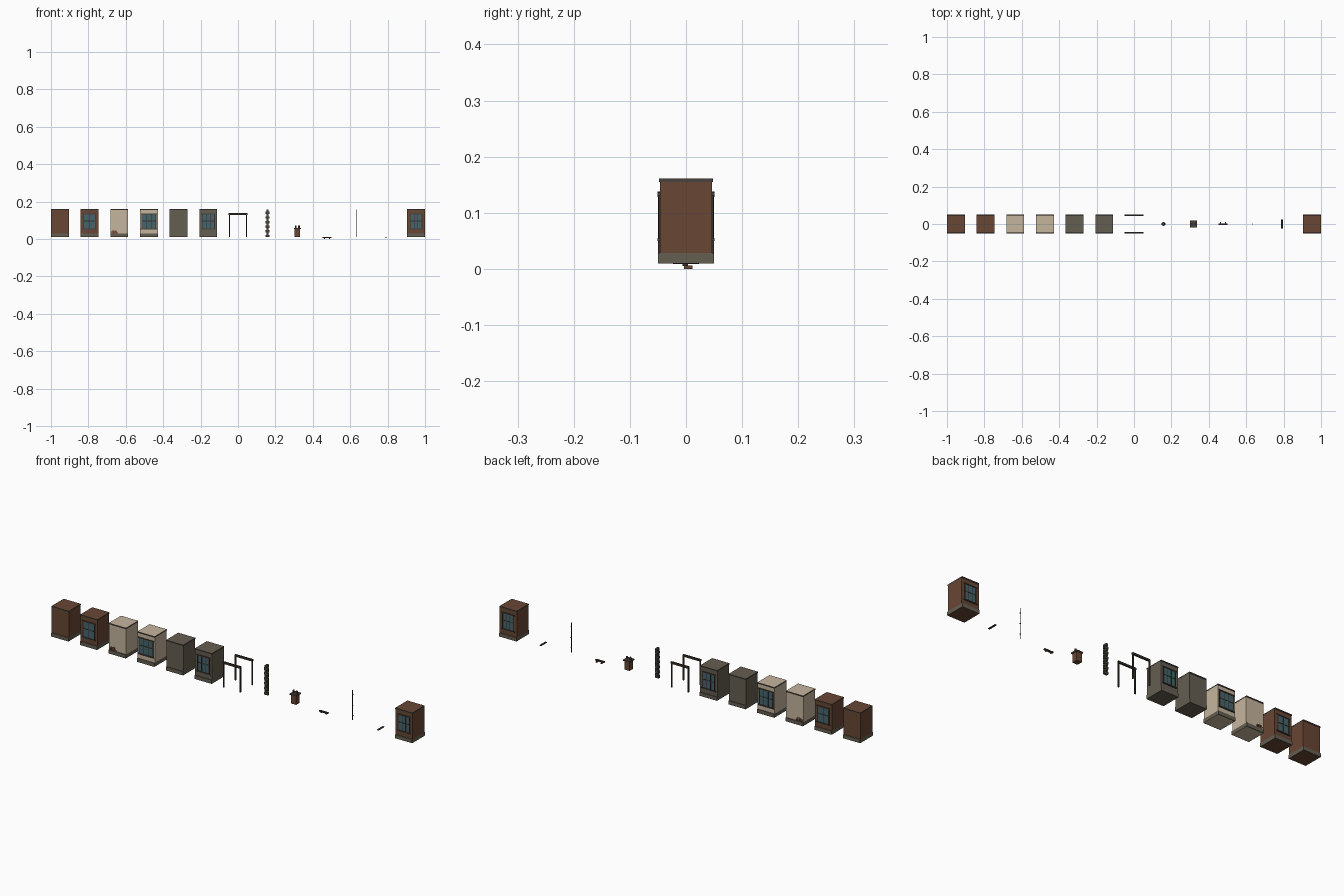
import bpy, bmesh, math
from mathutils import Matrix

if "Cube" in bpy.data.objects:
    bpy.data.objects.remove(bpy.data.objects["Cube"])

STEP = 10 / 63          # spacing of the kit pieces
HW = 0.0476             # half width of a wall module
Z0, Z1 = 0.0095, 0.161  # bottom and top of a module


def mat(name, r, g, b):
    m = bpy.data.materials.new(name)
    m.diffuse_color = (r, g, b, 1)
    m.use_nodes = True
    m.node_tree.nodes["Principled BSDF"].inputs["Base Color"].default_value = m.diffuse_color
    return m


BRICK = mat("brown_brick", 0.14, 0.062, 0.034)
CREAM = mat("cream_plaster", 0.56, 0.46, 0.34)
STONE = mat("grey_stone", 0.13, 0.112, 0.085)
TRIM = mat("dark_stone", 0.065, 0.055, 0.045)
WOOD = mat("dark_timber", 0.04, 0.03, 0.022)
GLASS = mat("teal_glass", 0.06, 0.13, 0.15)
IRON = mat("black_iron", 0.018, 0.018, 0.019)
CLAY = mat("clay", 0.15, 0.06, 0.035)


def build(name, material, boxes, tubes=()):
    """One object from boxes (x0,x1,y0,y1,z0,z1) and tubes (x,y,z0,z1,r)."""
    bm = bmesh.new()
    for x0, x1, y0, y1, z0, z1 in boxes:
        m = Matrix.Translation(((x0 + x1) / 2, (y0 + y1) / 2, (z0 + z1) / 2)) \
            @ Matrix.Diagonal((x1 - x0, y1 - y0, z1 - z0, 1))
        bmesh.ops.create_cube(bm, size=1, matrix=m)
    for x, y, z0, z1, r in tubes:
        bmesh.ops.create_cone(bm, cap_ends=True, segments=8, radius1=r, radius2=r, depth=z1 - z0,
                              matrix=Matrix.Translation((x, y, (z0 + z1) / 2)))
    me = bpy.data.meshes.new(name)
    bm.to_mesh(me)
    bm.free()
    me.materials.append(material)
    ob = bpy.data.objects.new(name, me)
    bpy.context.collection.objects.link(ob)
    return ob


def centre(i):
    return (i - 6) * STEP


def both(x0, x1, d0, d1, z0, z1):
    """Box on the front and its mirror on the back."""
    return [(x0, x1, -d1, -d0, z0, z1), (x0, x1, d0, d1, z0, z1)]


def wall(i, name, material):
    c = centre(i)
    build(name + "_wall", material, [(c - HW, c + HW, -0.0463, 0.0463, Z0, Z1)])
    w = HW + 0.0001
    build(name + "_plinth", STONE, [(c - w, c + w, -0.05, 0.05, Z0 + 0.0002, 0.028)])
    build(name + "_cornice", TRIM, [(c - w, c + w, -0.0485, 0.0485, 0.155, Z1 - 0.0002)])


def window(i, name, hw, bars):
    c, z0, z1 = centre(i), 0.055, 0.131
    build(name + "_glass", GLASS, both(c - hw, c + hw, 0.046, 0.0469, z0, z1))
    t = 0.004
    frame = both(c - hw - t, c - hw, 0.046, 0.0492, z0, z1) \
        + both(c + hw, c + hw + t, 0.046, 0.0492, z0, z1)
    for k in range(1, bars + 1):
        x = c - hw + 2 * hw * k / (bars + 1)
        frame += both(x - 0.0012, x + 0.0012, 0.046, 0.0482, z0, z1)
    zm = (z0 + z1) / 2 + 0.003
    frame += both(c - hw, c + hw, 0.046, 0.048, zm - 0.0015, zm + 0.0015)
    build(name + "_frame", WOOD, frame)
    # sill and lintel stand proud of the wall
    build(name + "_sill_lintel", TRIM,
          both(c - hw - 0.008, c + hw + 0.008, 0.046, 0.0512, z0 - 0.005, z0)
          + both(c - hw - 0.007, c + hw + 0.007, 0.046, 0.0505, z1, z1 + 0.005))


# Wall modules: plain and windowed
for i, name, m in ((0, "brick_plain", BRICK), (1, "brick_window", BRICK),
                   (2, "plaster_plain", CREAM), (3, "plaster_window", CREAM),
                   (4, "stone_plain", STONE), (5, "stone_window", STONE),
                   (12, "brick_tall_window", BRICK)):
    wall(i, name, m)
window(1, "brick_window", 0.029, 1)
window(3, "plaster_window", 0.036, 2)
window(5, "stone_window", 0.031, 2)
window(12, "brick_tall_window", 0.029, 2)

# Exposed bricks on the plain plaster wall
c = centre(2)
patch = []
for row, (x, n) in enumerate(((-0.042, 3), (-0.046, 3), (-0.038, 2))):
    for k in range(n):
        a = c + x + k * 0.012
        z = 0.0285 + row * 0.006
        patch += both(a, a + 0.011, 0.046, 0.0475, z, z + 0.005)
build("exposed_bricks", CLAY, patch)

# Timber frames, front and back
c = centre(6)
build("timber_frames", WOOD,
      both(c - 0.0495, c + 0.0495, 0.0435, 0.051, 0.128, 0.138)
      + both(c - 0.049, c - 0.043, 0.044, 0.050, Z0, 0.128)
      + both(c + 0.043, c + 0.049, 0.044, 0.050, Z0, 0.128))

# Corner stones, alternately turned
c = centre(7)
h = (0.158 - Z0) / 12
corner = []
for k in range(12):
    a, b = (0.0105, 0.0055) if k % 2 == 0 else (0.0055, 0.0105)
    corner.append((c - a, c + a, -b, b, Z0 + k * h, Z0 + (k + 1) * h))
build("corner_stones", TRIM, corner)

# Chimney with cap and pots
c = centre(8)
build("chimney_stack", BRICK, [(c - 0.0145, c + 0.0145, -0.0145, 0.0145, Z0, 0.055)])
build("chimney_cap", TRIM, [(c - 0.0185, c + 0.0185, -0.0185, 0.0185, 0.053, 0.059)])
build("chimney_pots", CLAY, [], [(c + s, 0, 0.059, 0.072, 0.0048) for s in (-0.009, 0.009)])

# Shelf with two brackets
c = centre(9)
build("shelf", WOOD, [(c - 0.024, c + 0.024, -0.006, 0.004, 0.005, 0.0105)])
build("shelf_brackets", CLAY, [(c + s - 0.003, c + s + 0.003, -0.004, 0.0115, 0, 0.006)
                               for s in (-0.013, 0.013)])

# Drainpipe with clips
c = centre(10)
build("drainpipe", IRON, [(c - 0.0026, c + 0.0026, -0.0026, 0.0026, z, z + 0.003)
                          for z in (0.03, 0.082, 0.135)], [(c, 0, Z0, 0.158, 0.0019)])

# Thin flat bar
c = centre(11) - 0.003
build("flat_bar", IRON, [(c - 0.005, c + 0.005, -0.0235, 0.0235, 0.0085, 0.0108)])
